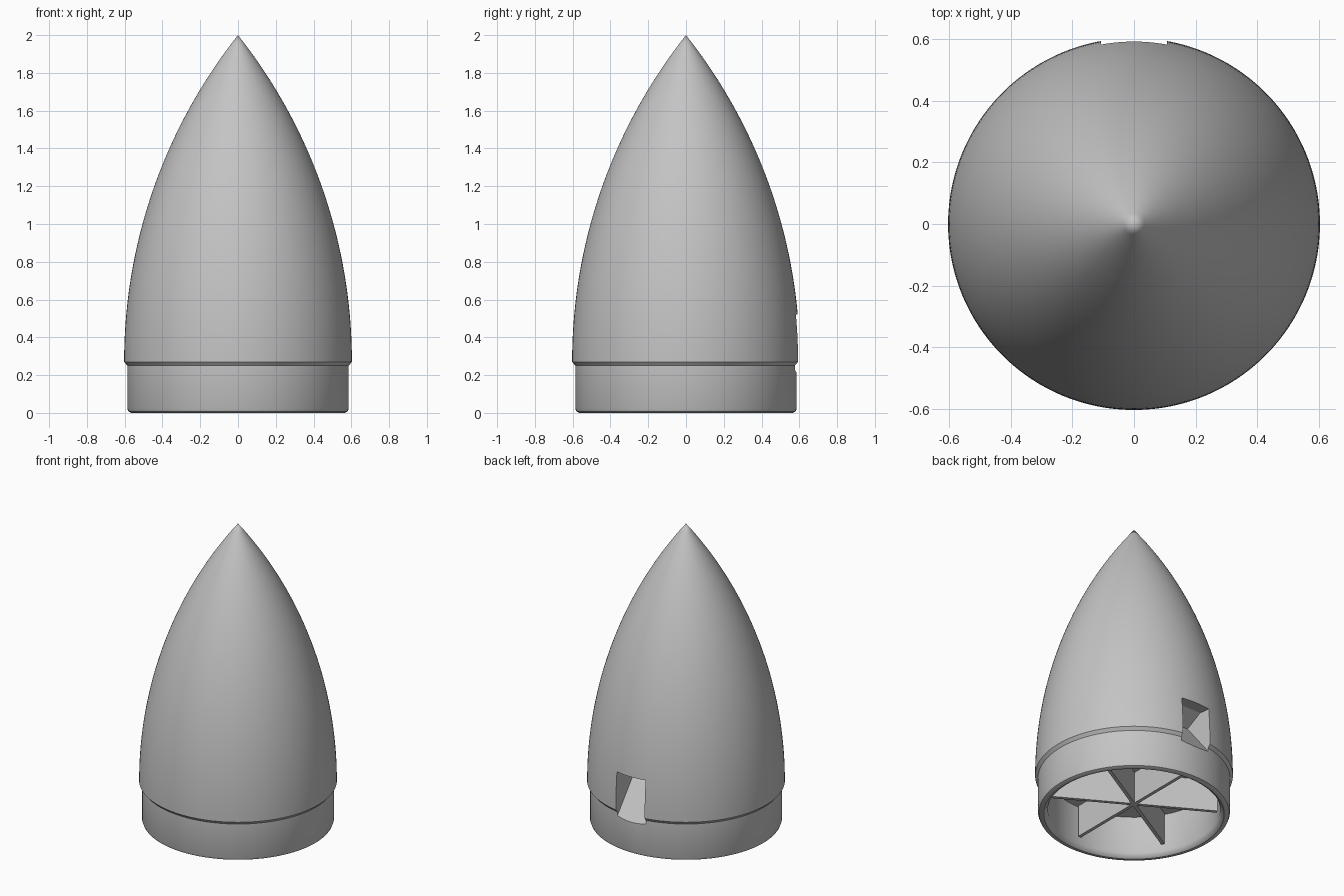
import bpy, bmesh, math
from mathutils import Matrix

if "Cube" in bpy.data.objects:
    bpy.data.objects.remove(bpy.data.objects["Cube"], do_unlink=True)

grey = bpy.data.materials.new("plain grey")
grey.use_nodes = True
colour = (0.55, 0.55, 0.55, 1)
grey.diffuse_color = colour
grey.node_tree.nodes["Principled BSDF"].inputs["Base Color"].default_value = colour


def finish(name, bm):
    bmesh.ops.recalc_face_normals(bm, faces=bm.faces)
    mesh = bpy.data.meshes.new(name)
    bm.to_mesh(mesh)
    bm.free()
    mesh.materials.append(grey)
    obj = bpy.data.objects.new(name, mesh)
    bpy.context.collection.objects.link(obj)
    return obj


def activate(obj):
    bpy.ops.object.select_all(action="DESELECT")
    obj.select_set(True)
    bpy.context.view_layer.objects.active = obj


def lathe(name, profile, steps=128):
    bm = bmesh.new()
    verts = [bm.verts.new((r, 0, z)) for r, z in profile]
    edges = [bm.edges.new(pair) for pair in zip(verts, verts[1:])]
    bmesh.ops.spin(bm, geom=verts + edges, cent=(0, 0, 0), axis=(0, 0, 1),
                   angle=math.tau, steps=steps)
    bmesh.ops.remove_doubles(bm, verts=bm.verts, dist=0.0005)
    return finish(name, bm)


def cut(target, cutter):
    cutter.hide_render = True
    mod = target.modifiers.new("cut", "BOOLEAN")
    mod.operation = "DIFFERENCE"
    mod.solver = "EXACT"
    mod.object = cutter
    activate(target)
    bpy.ops.object.modifier_apply(modifier=mod.name)
    bpy.data.objects.remove(cutter, do_unlink=True)


# Ogive nose with a stepped hollow skirt and a flat bulkhead
R, BASE, TIP = 0.603, 0.27, 2.0
BULKHEAD = 0.28
length = TIP - BASE
rho = (R * R + length * length) / (2 * R)
profile = [(0, BULKHEAD), (0.525, BULKHEAD), (0.525, 0.03), (0.535, 0.01), (0.55, 0),
           (0.565, 0), (0.58, 0.007), (0.586, 0.022), (0.586, 0.25)]
STEPS = 40
for i in range(STEPS):
    h = length * i / STEPS
    profile.append((math.sqrt(rho * rho - h * h) - rho + R, BASE + h))
profile.append((0, TIP))
nose = lathe("nose_cone", profile)

# Ramped pocket in the back
bm = bmesh.new()
side = [(0.7, 0.51), (0.5, 0.53), (0.38, 0.47), (0.585, 0.215), (0.7, 0.072)]
face = bm.faces.new([bm.verts.new((-0.107, y, z)) for y, z in side])
ext = bmesh.ops.extrude_face_region(bm, geom=[face])
bmesh.ops.translate(bm, vec=(0.214, 0, 0),
                    verts=[v for v in ext["geom"] if isinstance(v, bmesh.types.BMVert)])
cut(nose, finish("pocket_cutter", bm))

# Ring of vent holes in the bulkhead
bm = bmesh.new()
for i in range(6):
    a = math.radians(60 * i)
    place = Matrix.Translation((0.12 * math.cos(a), 0.12 * math.sin(a), BULKHEAD))
    bmesh.ops.create_cone(bm, cap_ends=True, segments=24, radius1=0.035,
                          radius2=0.035, depth=0.16, matrix=place)
cut(nose, finish("hole_cutter", bm))
activate(nose)
bpy.ops.object.shade_smooth_by_angle(angle=math.radians(30))

# Three crossing stiffener plates inside the skirt
for i in range(3):
    bm = bmesh.new()
    bmesh.ops.create_cube(bm, size=1)
    low, high = 0.067, BULKHEAD + 0.01
    bmesh.ops.scale(bm, vec=(1.03, 0.022, high - low), verts=bm.verts)
    bmesh.ops.translate(bm, vec=(0, 0, (low + high) / 2), verts=bm.verts)
    bmesh.ops.rotate(bm, cent=(0, 0, 0), verts=bm.verts,
                     matrix=Matrix.Rotation(math.radians(30 + 60 * i), 3, "Z"))
    finish(f"rib_plate_{i + 1}", bm)
